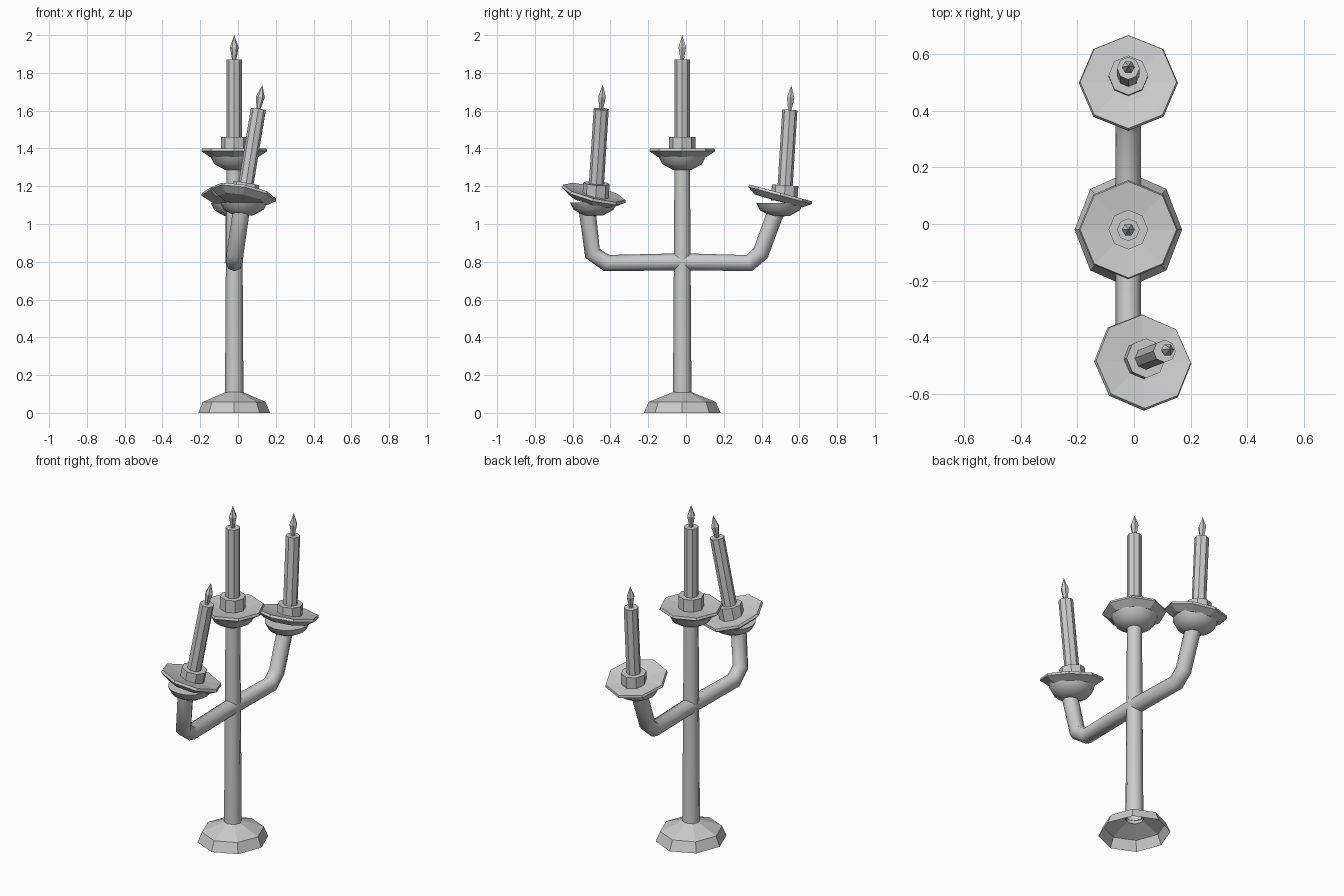
import bpy, bmesh
from math import sin, cos, pi, radians
from mathutils import Vector

if "Cube" in bpy.data.objects:
    bpy.data.objects.remove(bpy.data.objects["Cube"])


def lathe(name, profile, loc, axis=(0, 0, 1), sides=8, phase=0.0, scale_y=1.0, angle=30):
    """Spin (radius, height) points around a tilted axis; radius 0 makes a pole."""
    bm = bmesh.new()
    rings = []
    for r, z in profile:
        if r == 0:
            rings.append([bm.verts.new((0, 0, z))])
        else:
            rings.append([bm.verts.new((r * cos(phase + 2 * pi * i / sides),
                                        r * scale_y * sin(phase + 2 * pi * i / sides), z))
                          for i in range(sides)])
    for a, b in zip(rings, rings[1:]):
        for i in range(sides):
            j = (i + 1) % sides
            if len(a) == 1:
                bm.faces.new((a[0], b[j], b[i]))
            elif len(b) == 1:
                bm.faces.new((a[i], a[j], b[0]))
            else:
                bm.faces.new((a[i], a[j], b[j], b[i]))
    mesh = bpy.data.meshes.new(name)
    bm.to_mesh(mesh)
    bm.free()
    ob = bpy.data.objects.new(name, mesh)
    bpy.context.collection.objects.link(ob)
    ob.location = loc
    # Shortest rotation, so the polygon corners do not twist
    ob.rotation_mode = 'QUATERNION'
    ob.rotation_quaternion = Vector((0, 0, 1)).rotation_difference(Vector(axis))
    if angle:
        bpy.ops.object.select_all(action='DESELECT')
        ob.select_set(True)
        bpy.context.view_layer.objects.active = ob
        bpy.ops.object.shade_smooth_by_angle(angle=radians(angle))
    return ob


def arm(name, points, radius=0.045):
    cu = bpy.data.curves.new(name, 'CURVE')
    cu.dimensions = '3D'
    cu.bevel_depth = radius
    cu.bevel_resolution = 2
    sp = cu.splines.new('POLY')
    sp.points.add(len(points) - 1)
    for p, co in zip(sp.points, points):
        p.co = (*co, 1)
    ob = bpy.data.objects.new(name, cu)
    bpy.context.collection.objects.link(ob)


def candle_holder(side, dish_at, dish_axis, cup_drop, candle_at, candle_axis, length):
    # Rounded cup under the drip dish
    x, y, z = dish_at
    lathe(side + "_cup", [(0, -0.072), (0.05, -0.07), (0.105, -0.04), (0.125, 0.0), (0, 0.0)],
          (x, y, z - cup_drop), sides=16, angle=50)
    # Octagonal drip dish, slightly hollow on top
    lathe(side + "_dish", [(0, -0.028), (0.13, -0.026), (0.175, 0.004), (0.17, 0.018), (0.07, 0.006), (0, 0.006)],
          dish_at, dish_axis, angle=0)
    # Collar, candle and flame share the candle's lean; candle_at is the collar top
    lathe(side + "_collar", [(0.07, -0.085), (0.07, 0), (0, 0)], candle_at, candle_axis, angle=0)
    lathe(side + "_candle", [(0.04, -0.03), (0.04, length), (0, length)], candle_at, candle_axis)
    lathe(side + "_flame", [(0.011, length), (0.023, length + 0.065), (0, length + 0.13)],
          candle_at, candle_axis, sides=6, angle=0)


C = -0.02  # post axis in x and y

# Hollow faceted foot and tapered post
lathe("foot", [(0.19, 0), (0.166, 0.058), (0.045, 0.11)], (C, C, 0), scale_y=1.07, angle=0)
lathe("post", [(0.049, 0.09), (0.041, 1.31)], (C, C, 0), angle=60)

# Bent side arms
arm("front_arm", [(C, C, 0.80), (C, -0.42, 0.793), (-0.015, -0.495, 0.845), (0.02, -0.525, 1.09)])
arm("back_arm", [(C, C, 0.80), (C, 0.335, 0.793), (C, 0.395, 0.845), (C, 0.485, 1.09)])

# Holders with candles: upright centre, leaning sides
candle_holder("centre", (C, C, 1.382), (0, 0, 1), 0.025, (C, C, 1.46), (0, 0, 1), 0.41)
candle_holder("front", (0.03, -0.49, 1.15), (0.2, 0.25, 1), 0.035,
              (0.043, -0.474, 1.215), (0.165, 0.064, 1), 0.4)
candle_holder("back", (C, 0.497, 1.147), (0, 0.27, 1), 0.035,
              (C, 0.525, 1.205), (0, 0.062, 1), 0.4)
